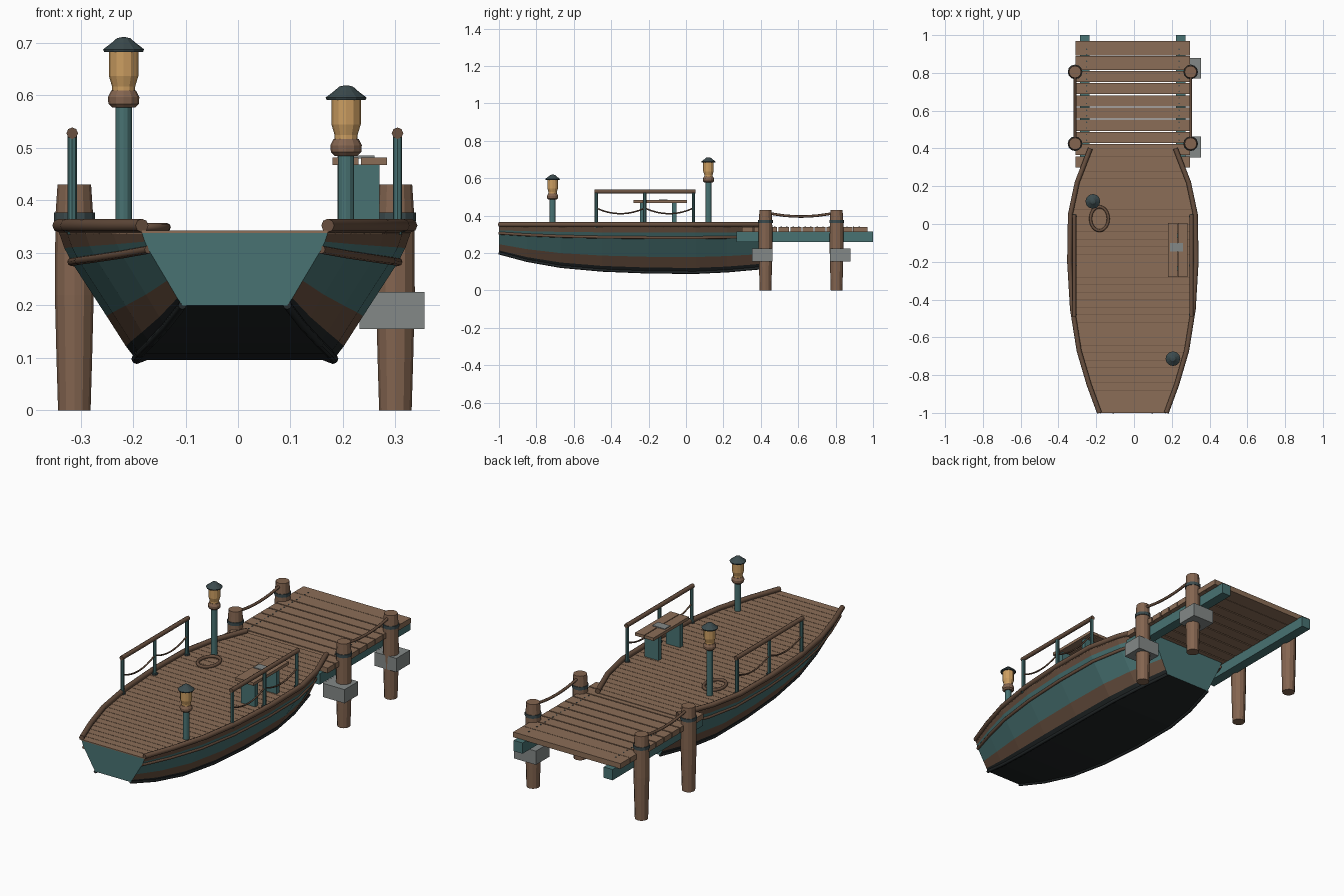
import bpy, bmesh, math
from mathutils import Vector

if "Cube" in bpy.data.objects:
    bpy.data.objects.remove(bpy.data.objects["Cube"])

CX = -0.006          # centreline of boat and dock
DECK = 0.343


def material(name, rgb):
    m = bpy.data.materials.new(name)
    m.use_nodes = True
    col = (*rgb, 1)
    m.diffuse_color = col
    bsdf = m.node_tree.nodes["Principled BSDF"]
    bsdf.inputs["Base Color"].default_value = col
    bsdf.inputs["Roughness"].default_value = 0.8
    return m


WOOD = material("plank wood", (0.26, 0.155, 0.095))
POST = material("post wood", (0.23, 0.13, 0.08))
TRIM = material("dark trim wood", (0.14, 0.08, 0.05))
TEAL = material("teal paint", (0.065, 0.17, 0.17))
BLACK = material("black hull bottom", (0.015, 0.019, 0.02))
SLATE = material("slate metal", (0.045, 0.07, 0.075))
GLASS = material("amber glass", (0.6, 0.34, 0.12))
GREY = material("grey stone", (0.23, 0.25, 0.245))


def finish(bm, name, *mats):
    bmesh.ops.recalc_face_normals(bm, faces=bm.faces)
    me = bpy.data.meshes.new(name)
    bm.to_mesh(me)
    bm.free()
    for m in mats:
        me.materials.append(m)
    ob = bpy.data.objects.new(name, me)
    bpy.context.collection.objects.link(ob)
    return ob


def box(name, mat, x, y, z):
    """Box from (min, max) ranges."""
    bm = bmesh.new()
    bmesh.ops.create_cube(bm, size=1)
    for v in bm.verts:
        v.co = [r[0] + (c + 0.5) * (r[1] - r[0]) for c, r in zip(v.co, (x, y, z))]
    return finish(bm, name, mat)


def lathe(name, mat, x, y, profile, sides=12):
    """Closed turned solid from (radius, z) points."""
    bm = bmesh.new()
    rings = [[bm.verts.new((x + r * math.cos(2 * math.pi * i / sides),
                            y + r * math.sin(2 * math.pi * i / sides), z))
              for i in range(sides)] for r, z in profile]
    for a, b in zip(rings, rings[1:]):
        for i in range(sides):
            j = (i + 1) % sides
            bm.faces.new((a[i], a[j], b[j], b[i]))
    bm.faces.new(rings[0])
    bm.faces.new(rings[-1])
    return finish(bm, name, mat)


def tube(name, mat, points, radius, closed=False):
    cu = bpy.data.curves.new(name, "CURVE")
    cu.dimensions = "3D"
    cu.bevel_depth = radius
    cu.bevel_resolution = 2
    cu.use_fill_caps = True
    sp = cu.splines.new("POLY")
    sp.points.add(len(points) - 1)
    for p, co in zip(sp.points, points):
        p.co = (*co, 1)
    sp.use_cyclic_u = closed
    cu.materials.append(mat)
    ob = bpy.data.objects.new(name, cu)
    bpy.context.collection.objects.link(ob)
    return ob


def sagging(x, y0, y1, z, sag, n=8):
    return [(x, y0 + (y1 - y0) * i / n, z - sag * (1 - (2 * i / n - 1) ** 2))
            for i in range(n + 1)]


# Hull: stations give y, half width at deck, keel height
STATIONS = [(-1, 0.177, 0.2), (-0.85, 0.232, 0.16), (-0.67, 0.285, 0.128),
            (-0.45, 0.32, 0.108), (-0.2, 0.335, 0.098), (0.05, 0.331, 0.096),
            (0.22, 0.295, 0.104), (0.4, 0.225, 0.12)]
# Section: share of deck width, share of height
SECTION = [(0.565, 0), (0.62, 0.1), (0.73, 0.34), (0.93, 0.77), (0.97, 0.88), (1, 1)]
TOP = 0.338
BAND_MATS = [0, 1, 2, 2, 1]


def hull_point(station, k, side):
    y, w, zk = station
    fw, fz = SECTION[k]
    return Vector((CX + side * w * fw, y, zk + (TOP - zk) * fz))


def half_width(y):
    for a, b in zip(STATIONS, STATIONS[1:]):
        if y <= b[0]:
            return a[1] + (b[1] - a[1]) * (y - a[0]) / (b[0] - a[0])
    return STATIONS[-1][1]


bm = bmesh.new()
n = len(SECTION)
loops = [[bm.verts.new(hull_point(s, k, -1)) for k in reversed(range(n))] +
         [bm.verts.new(hull_point(s, k, 1)) for k in range(n)] for s in STATIONS]
bands = BAND_MATS[::-1] + [0] + BAND_MATS + [1]
for a, b in zip(loops, loops[1:]):
    for i in range(2 * n):
        j = (i + 1) % (2 * n)
        bm.faces.new((a[i], a[j], b[j], b[i])).material_index = bands[i]
for end in (loops[0], loops[-1]):
    bm.faces.new(end).material_index = 2
finish(bm, "hull", BLACK, TRIM, TEAL)

# Deck planks trimmed to the hull outline
bm = bmesh.new()
count = 35
for i in range(count):
    y0 = -1 + 1.4 * i / count
    y1 = -1 + 1.4 * (i + 1) / count - 0.002
    corners = [(-1, y0), (1, y0), (1, y1), (-1, y1)]
    lo, hi = [[bm.verts.new((CX + s * half_width(y), y, z)) for s, y in corners]
              for z in (TOP - 0.002, DECK)]
    bm.faces.new(lo)
    bm.faces.new(hi)
    for k in range(4):
        m = (k + 1) % 4
        bm.faces.new((lo[k], lo[m], hi[m], hi[k]))
finish(bm, "deck_planks", WOOD)

for side, tag in ((-1, "right"), (1, "left")):
    # Hull rails and chine
    tube("gunwale_" + tag, TRIM,
         [hull_point(s, n - 1, side) + Vector((0, 0, 0.014)) for s in STATIONS], 0.013)
    tube("rub_rail_" + tag, TRIM, [hull_point(s, 3, side) for s in STATIONS], 0.008)
    tube("chine_" + tag, BLACK, [hull_point(s, 0, side) for s in STATIONS], 0.008)

    # Hand rail with stanchions and sagging ropes
    x = CX + side * 0.31
    stops = (-0.48, -0.22, 0.04)
    for y in stops:
        lathe("stanchion_" + tag, TEAL, x, y, [(0.009, 0.335), (0.009, 0.528)], 8)
        lathe("stanchion_foot_" + tag, SLATE, x, y, [(0.014, 0.34), (0.014, 0.35)], 8)
    for a, b in zip(stops, stops[1:]):
        tube("rail_rope_" + tag, TRIM, sagging(x, a, b, 0.44, 0.03), 0.004)
    tube("hand_rail_" + tag, TRIM, [(x, -0.49, 0.528), (x, 0.05, 0.528)], 0.011)

    # Dock beam, posts and post rope
    xb = CX + side * 0.254
    box("dock_beam_" + tag, TEAL, (xb - 0.025, xb + 0.025), (0.27, 1), (0.26, 0.315))
    xp = CX + side * 0.306
    for y in (0.425, 0.805):
        lathe("dock_post_" + tag, POST, xp, y,
              [(0.031, 0), (0.034, 0.1), (0.037, 0.22), (0.036, 0.37), (0.032, 0.43)])
        lathe("post_band_" + tag, SLATE, xp, y, [(0.039, 0.361), (0.039, 0.377)])
    tube("dock_rope_" + tag, TRIM, sagging(xp, 0.425, 0.805, 0.417, 0.022), 0.007)

# Stone blocks on one side of the dock
for y in (0.408, 0.825):
    box("dock_block", GREY, (0.232, 0.355), (y - 0.055, y + 0.055), (0.155, 0.225))

# Dock planks with nails
pitch = 0.0645
for i in range(8):
    y0 = 0.3 + pitch * i if i < 7 else 0.3 + pitch * 7
    y1 = y0 + pitch - 0.006 if i < 7 else 0.97
    if i == 7:
        y1 = 0.3 + pitch * 8 - 0.006
    box("dock_plank", WOOD, (CX - 0.303, CX + 0.303), (y0, y1), (0.313, 0.34))
box("dock_end_plank", WOOD, (CX - 0.303, CX + 0.303), (0.3 + pitch * 8, 0.89), (0.313, 0.34))
box("dock_end_plank", WOOD, (CX - 0.303, CX + 0.303), (0.892, 0.97), (0.313, 0.34))
for i in range(2, 10):
    for s in (-1, 1):
        for dy in (0.015, 0.045):
            lathe("nail", SLATE, CX + s * 0.245, 0.3 + pitch * i + dy,
                  [(0.004, 0.338), (0.004, 0.342)], 6)


# Lanterns on posts
def lantern(x, y, z):
    lathe("lantern_post", TEAL, x, y, [(0.0155, 0.335), (0.0155, z + 0.003)])
    lathe("lantern_base", POST, x, y, [(0.022, z), (0.029, z + 0.007), (0.03, z + 0.02),
                                       (0.024, z + 0.032)])
    lathe("lantern_glass", GLASS, x, y, [(0.022, z + 0.03), (0.022, z + 0.04), (0.028, z + 0.06),
                                         (0.028, z + 0.108)])
    lathe("lantern_cap", SLATE, x, y, [(0.037, z + 0.106), (0.039, z + 0.111), (0.022, z + 0.124),
                                       (0.013, z + 0.132), (0.004, z + 0.134)])


lantern(-0.218, 0.12, 0.577)
lantern(0.206, -0.713, 0.485)

# Bench with two seat planks and a small plate
for x0 in (0.18, 0.234):
    box("bench_plank", WOOD, (x0, x0 + 0.05), (-0.28, 0.005), (0.467, 0.482))
for y in (-0.235, -0.062):
    box("bench_leg", TEAL, (0.19, 0.27), (y - 0.012, y + 0.012), (0.34, 0.468))
box("bench_plate", GREY, (0.19, 0.26), (-0.145, -0.1), (0.48, 0.486))

# Rope ring lying on deck
ring = [(-0.183 + 0.047 * math.cos(a), 0.028 + 0.063 * math.sin(a), 0.349)
        for a in (2 * math.pi * i / 24 for i in range(24))]
tube("rope_ring", TRIM, ring, 0.008, True)
